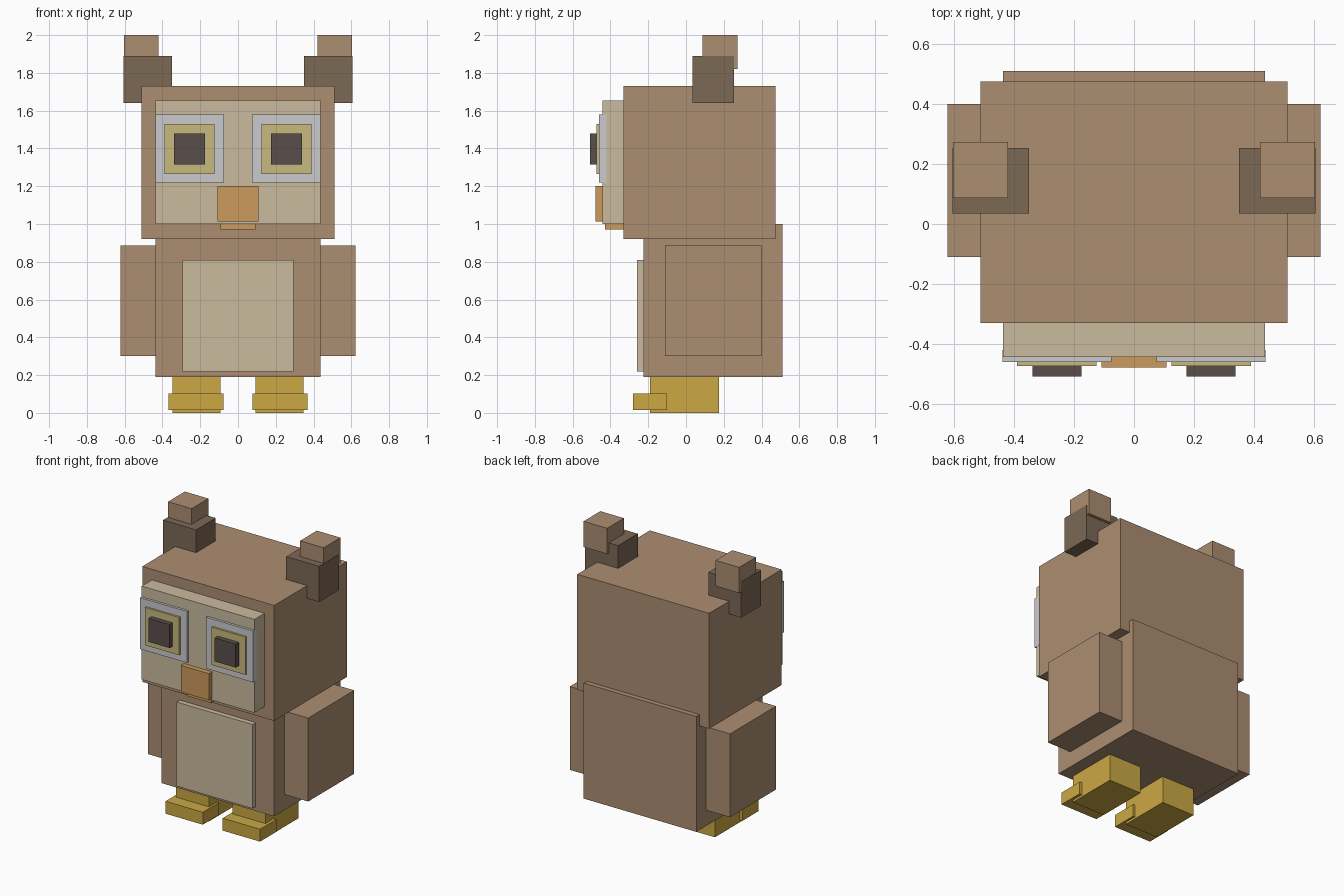
import bpy
import bmesh
from mathutils import Vector

cube = bpy.data.objects.get("Cube")
if cube:
    bpy.data.objects.remove(cube, do_unlink=True)


def linear(c):
    c /= 255
    return c / 12.92 if c <= 0.04045 else ((c + 0.055) / 1.055) ** 2.4


def material(name, r, g, b):
    mat = bpy.data.materials.new(name)
    mat.use_nodes = True
    color = (linear(r), linear(g), linear(b), 1)
    mat.diffuse_color = color
    mat.node_tree.nodes["Principled BSDF"].inputs["Base Color"].default_value = color
    return mat


brown = material("brown feathers", 172, 141, 113)
dark = material("dark brown tufts", 124, 104, 85)
cream = material("cream feathers", 203, 187, 159)
white = material("eye white", 203, 203, 206)
yellow = material("iris yellow", 200, 186, 126)
black = material("pupil dark", 90, 78, 75)
orange = material("beak orange", 203, 155, 92)
gold = material("feet gold", 203, 169, 68)


def box(name, mat, x, y, z):
    """Box from (min, max) ranges along each axis."""
    lo, hi = (Vector(p) for p in zip(x, y, z))
    bm = bmesh.new()
    bmesh.ops.create_cube(bm, size=1)
    bmesh.ops.scale(bm, vec=hi - lo, verts=bm.verts)
    bmesh.ops.translate(bm, vec=(lo + hi) / 2, verts=bm.verts)
    mesh = bpy.data.meshes.new(name)
    bm.to_mesh(mesh)
    bm.free()
    mesh.materials.append(mat)
    obj = bpy.data.objects.new(name, mesh)
    bpy.context.collection.objects.link(obj)


def centred(name, mat, half, y, z):
    box(name, mat, (-half, half), y, z)


def pair(name, mat, x, y, z):
    """Left box on +x and its mirror on -x."""
    box("left_" + name, mat, x, y, z)
    box("right_" + name, mat, (-x[1], -x[0]), y, z)


# Body and head
centred("body", brown, 0.437, (-0.225, 0.51), (0.19, 1.0))
centred("head", brown, 0.512, (-0.33, 0.475), (0.92, 1.73))
centred("belly_patch", cream, 0.295, (-0.26, -0.2), (0.22, 0.81))
centred("face_patch", cream, 0.437, (-0.443, -0.3), (1.0, 1.655))
pair("wing", brown, (0.42, 0.622), (-0.11, 0.40), (0.30, 0.885))

# Eyes, stacked in steps
pair("eye_white", white, (0.075, 0.438), (-0.46, -0.42), (1.22, 1.58))
pair("iris", yellow, (0.125, 0.39), (-0.474, -0.44), (1.265, 1.53))
pair("pupil", black, (0.175, 0.338), (-0.508, -0.46), (1.315, 1.48))

# Beak
centred("upper_beak", orange, 0.109, (-0.478, -0.42), (1.013, 1.20))
centred("lower_beak", orange, 0.092, (-0.428, -0.31), (0.97, 1.05))

# Ear tufts
pair("ear_tuft", dark, (0.35, 0.606), (0.035, 0.253), (1.64, 1.89))
pair("ear_tip", brown, (0.421, 0.604), (0.087, 0.273), (1.82, 2.0))

# Legs and toes
pair("leg", gold, (0.092, 0.347), (-0.19, 0.175), (0.0, 0.2))
pair("toes", gold, (0.077, 0.367), (-0.28, -0.10), (0.015, 0.102))
